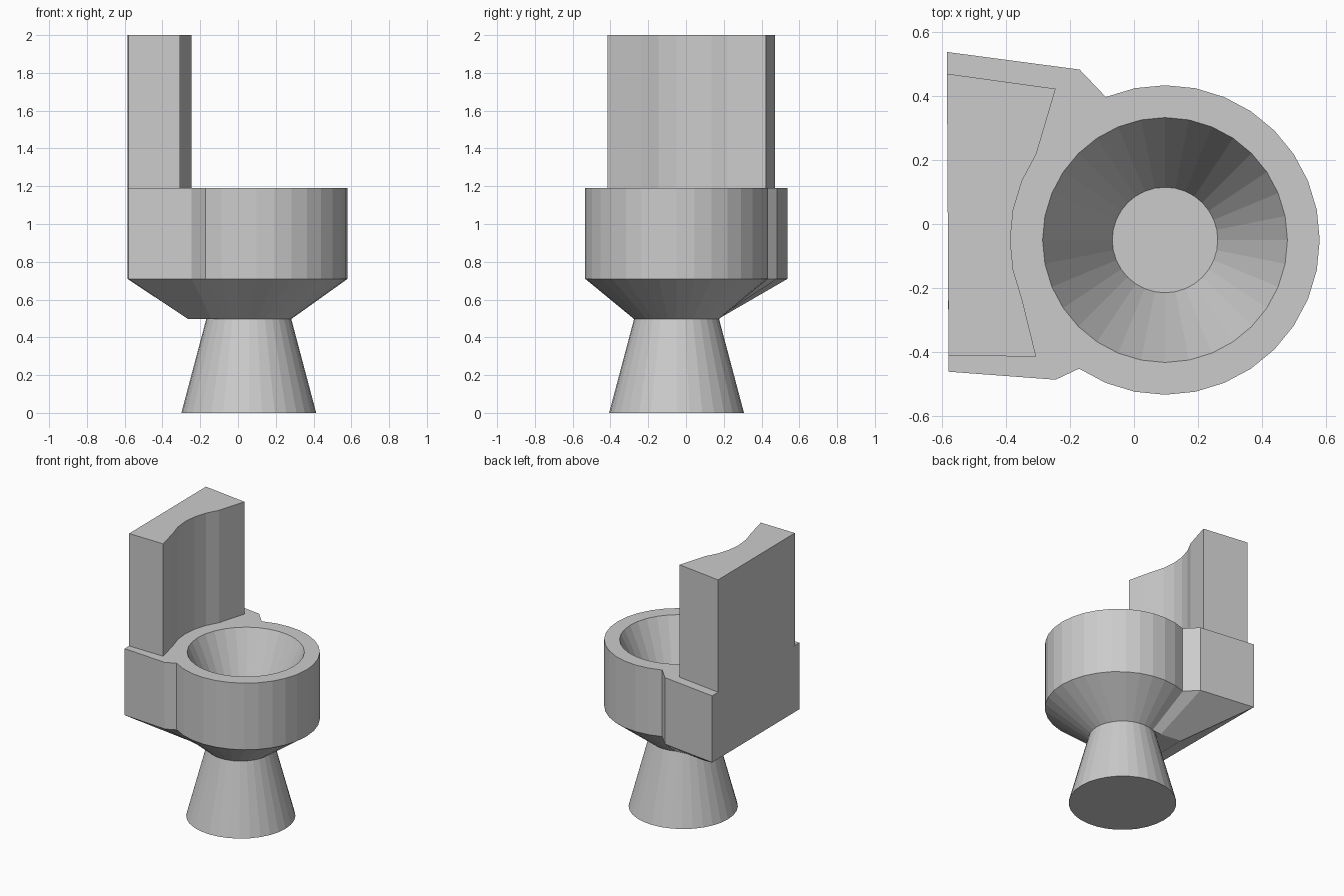
import bpy, bmesh
from math import radians, cos, sin

if "Cube" in bpy.data.objects:
    bpy.data.objects.remove(bpy.data.objects["Cube"])

SEG = 32
STEP = 360 / SEG


def arc(cx, r, first, last):
    """Points on a circle, counted in whole facets."""
    return [(cx + r * cos(radians(i * STEP)), -0.05 + r * sin(radians(i * STEP)))
            for i in range(first, last + 1)]


def circle(cx, r):
    return arc(cx, r, 0, SEG - 1)


def ring(bm, pts, z):
    return [bm.verts.new((x, y, z)) for x, y in pts]


def skin(bm, a, b):
    n = len(a)
    for i in range(n):
        j = (i + 1) % n
        bm.faces.new((a[i], a[j], b[j], b[i]))


def finish(bm, name):
    bmesh.ops.recalc_face_normals(bm, faces=bm.faces[:])
    me = bpy.data.meshes.new(name)
    bm.to_mesh(me)
    bm.free()
    ob = bpy.data.objects.new(name, me)
    bpy.context.collection.objects.link(ob)
    return ob


def loft(name, low, high, z0, z1):
    """Closed solid between two outlines."""
    bm = bmesh.new()
    a, b = ring(bm, low, z0), ring(bm, high, z1)
    skin(bm, a, b)
    bm.faces.new(a)
    bm.faces.new(b)
    return finish(bm, name)


# pedestal
loft("pedestal", circle(0.057, 0.357), circle(0.057, 0.225), 0, 0.497)

# bowl: round front joined to a squarish rear shelf, tapering underneath
outline = arc(0.097, 0.484, -11, 10) + [
    (-0.17, 0.483), (-0.585, 0.538), (-0.58, -0.462), (-0.245, -0.487)]
under = arc(0.057, 0.225, -11, 10) + [
    (-0.106, 0.15), (-0.265, 0.17), (-0.265, -0.17), (-0.14, -0.2)]
bm = bmesh.new()
base = ring(bm, under, 0.497)
belly = ring(bm, outline, 0.71)
top = ring(bm, outline, 1.19)
rim = ring(bm, circle(0.097, 0.383), 1.19)
floor = ring(bm, circle(0.097, 0.165), 0.71)
skin(bm, base, belly)
skin(bm, belly, top)
skin(bm, rim, floor)
bm.faces.new(base)
bm.faces.new(floor)

# flat rim surface between the outline and the basin opening
edges = [bm.edges.get((loop[i - 1], loop[i]))
         for loop in (top, rim) for i in range(len(loop))]
bmesh.ops.triangle_fill(bm, edges=edges, use_beauty=True, normal=(0, 0, 1))
finish(bm, "bowl")

# tank with a hollow curved front that follows the bowl
tank = [(-0.585, 0.47), (-0.245, 0.423)] + arc(0.097, 0.484, 13, 18) + [
    (-0.306, -0.415), (-0.58, -0.411)]
loft("tank", tank, tank, 1.19, 2.0)
